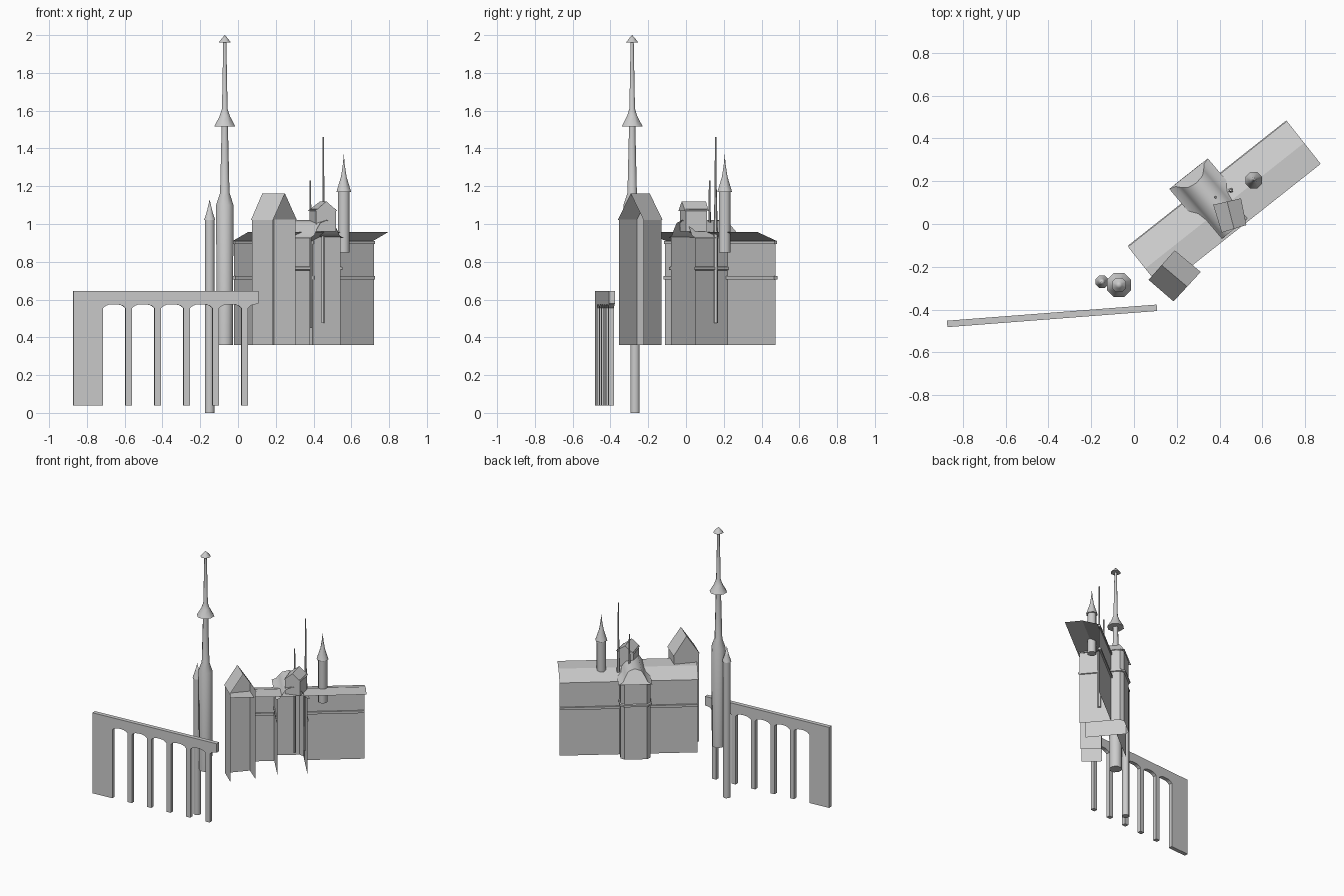
import bpy, bmesh, math
from mathutils import Vector

if "Cube" in bpy.data.objects:
    bpy.data.objects.remove(bpy.data.objects["Cube"], do_unlink=True)

stone = bpy.data.materials.new("stone grey")
stone.use_nodes = True
GREY = (0.6, 0.6, 0.6, 1)
stone.diffuse_color = GREY
stone.node_tree.nodes["Principled BSDF"].inputs["Base Color"].default_value = GREY


def finish(name, bm, smooth=False):
    bmesh.ops.remove_doubles(bm, verts=bm.verts, dist=1e-5)
    bmesh.ops.recalc_face_normals(bm, faces=bm.faces)
    mesh = bpy.data.meshes.new(name)
    bm.to_mesh(mesh)
    bm.free()
    mesh.materials.append(stone)
    ob = bpy.data.objects.new(name, mesh)
    bpy.context.collection.objects.link(ob)
    if smooth:
        bpy.ops.object.select_all(action='DESELECT')
        ob.select_set(True)
        bpy.context.view_layer.objects.active = ob
        bpy.ops.object.shade_smooth_by_angle(angle=math.radians(50))
    return ob


def skin(name, rows, smooth=False, caps=()):
    """Surface stretched over equal rows of points; caps lists rows to fill."""
    bm = bmesh.new()
    grid = [[bm.verts.new(p) for p in row] for row in rows]
    for a, b in zip(grid, grid[1:]):
        for i in range(len(a) - 1):
            bm.faces.new((a[i], a[i + 1], b[i + 1], b[i]))
    for c in caps:
        bm.faces.new(grid[c])
    return finish(name, bm, smooth)


def wall(name, path, z0, z1):
    return skin(name, [[(x, y, z) for x, y in path] for z in (z0, z1)])


def prism(name, outline, offset):
    """Solid made by pushing a planar outline along an offset."""
    bm = bmesh.new()
    face = bm.faces.new([bm.verts.new(p) for p in outline])
    new = bmesh.ops.extrude_face_region(bm, geom=[face])["geom"]
    bmesh.ops.translate(bm, vec=offset, verts=[v for v in new if isinstance(v, bmesh.types.BMVert)])
    return finish(name, bm)


def tower(name, x, y, profile, sides=8):
    """Turned tower from (radius, height) pairs."""
    rows = []
    for r, z in profile:
        ring = [2 * math.pi * (i + 0.5) / sides for i in range(sides + 1)]
        rows.append([(x + r * math.cos(a), y + r * math.sin(a), z) for a in ring])
    bm = bmesh.new()
    for a, b in zip(rows, rows[1:]):
        for i in range(sides):
            pts = [Vector(p) for p in (a[i], a[i + 1], b[i + 1], b[i])]
            keep = [p for k, p in enumerate(pts) if (p - pts[k - 1]).length > 1e-6]
            if len(keep) > 2:
                bm.faces.new([bm.verts.new(p) for p in keep])
    bm.faces.new([bm.verts.new(p) for p in rows[0][:-1]])
    return finish(name, bm, True)


# Hall frame: s runs along the back wall, t runs towards the open front
U = Vector((0.784, 0.62))
N = Vector((0.62, -0.784))
LENGTH, BASE = 0.943, 0.36


def hall(s, t, z=None):
    p = Vector((-0.02, -0.11)) + U * s + N * t
    return (p.x, p.y) if z is None else (p.x, p.y, z)


def ledge(name, s0, s1, t0, t1, z0, z1):
    outline = [hall(s, t, z0) for s, t in ((s0, t0), (s1, t0), (s1, t1), (s0, t1))]
    return prism(name, outline, (0, 0, z1 - z0))


# Hall back walls with ledges, open where the bay stands
for side, s0, s1 in (("left", 0.53, LENGTH), ("right", 0, 0.325)):
    wall("hall_wall_" + side, [hall(s0, 0), hall(s1, 0)], BASE, 0.91)
    ledge("hall_ledge_" + side, s0, s1, -0.012, 0.01, 0.707, 0.725)
    ledge("hall_eave_" + side, s0, s1, -0.008, 0.008, 0.893, 0.91)

# Hall roof: sloping back half, level front half
skin("hall_roof", [[hall(s, t, z) for t, z in ((-0.008, 0.91), (0.122, 0.957), (0.247, 0.957))]
                   for s in (-0.004, LENGTH)])

# Bay: open-fronted shell with clipped back corners
bay = [(0.335, 0.225), (0.325, -0.065), (0.35, -0.09), (0.505, -0.09), (0.53, -0.065), (0.54, 0.225)]
wall("bay_wall", [hall(*p) for p in bay], BASE, 0.93)
centre = Vector((0.43, 0.07))
rim = [Vector(p) + (Vector(p) - centre).normalized() * 0.012 for p in bay]
skin("bay_ledge", [[hall(*p, z) for p in path] for path, z in
                   ((bay, 0.755), (rim, 0.758), (rim, 0.772), (bay, 0.775))])

# Bay roof: flared vault, hipped at the back
vault = [(-0.115, 0.925), (-0.085, 0.94), (-0.066, 0.975), (-0.045, 1.005), (0, 1.02)]
vault += [(-s, z) for s, z in reversed(vault[:-1])]
skin("bay_roof", [[hall(0.43 + s, -0.1 + 0.6 * (z - 0.925), z) for s, z in vault],
                  [hall(0.44 + s, 0.235, z) for s, z in vault]], True, caps=(0,))

# Gabled lantern on the bay
corners = [Vector(p) for p in ((0.37, 0.09), (0.5, 0.12), (0.525, -0.005), (0.41, -0.04))]
mid = sum(corners, Vector((0, 0))) / 4
body = [mid + (c - mid) * 0.9 for c in corners]
wall("lantern_wall", body + body[:1], 0.96, 1.08)
back, front = (corners[0] + corners[1]) / 2, (corners[2] + corners[3]) / 2
skin("lantern_roof", [[(*a, 1.07), (*r, 1.12), (*b, 1.07)] for a, r, b in
                      ((corners[0], back, corners[1]), (corners[3], front, corners[2]))], caps=(0, 1))

# Gatehouse: three walls, open towards the hall front
gate = [Vector(p) for p in ((0.185, -0.355), (0.075, -0.26), (0.19, -0.13), (0.305, -0.225))]
wall("gatehouse_wall", gate, BASE, 1.025)
gmid = sum(gate, Vector((0, 0))) / 4
g = [gmid + (p - gmid) * 1.06 for p in gate]
skin("gatehouse_roof", [[(*a, 1.02), (*((a + b) / 2), 1.162), (*b, 1.02)]
                        for a, b in ((g[1], g[2]), (g[0], g[3]))], caps=(0,))

# Towers and turrets
tower("great_tower", -0.07, -0.285,
      [(0.046, BASE), (0.05, 1.1), (0.027, 1.165), (0.018, 1.515), (0.061, 1.515),
       (0.03, 1.57), (0.016, 1.61), (0.009, 1.96), (0.036, 1.96), (0.015, 1.985), (0, 2.0)])
tower("side_tower", -0.15, -0.27,
      [(0.027, 0), (0.027, 1.02), (0.032, 1.02), (0.015, 1.07), (0, 1.13)])
tower("hall_turret", 0.56, 0.205,
      [(0.033, 0.85), (0.033, 1.17), (0.042, 1.17), (0.016, 1.25), (0.006, 1.31), (0, 1.37)])
tower("tall_spike", 0.452, 0.157, [(0.013, 0.475), (0.012, 0.95), (0.006, 1.15), (0.004, 1.46)], 6)
tower("short_spike", 0.383, 0.125, [(0.009, 0.45), (0.008, 0.9), (0.004, 1.23)], 6)

# Bridge: one side profile with a solid pier, columns and shallow arches
FOOT, SPRING, RISE, HALF = 0.04, 0.555, 0.02, 0.017
columns = [-0.578 + 0.1535 * i for i in range(5)]
profile = [(-0.872, 0.645), (-0.872, FOOT), (-0.715, FOOT)]
start = -0.715
for c in columns:
    left = c - HALF
    for k in range(9):
        f = k / 8
        rise = RISE * (1 - abs(2 * f - 1) ** 3)
        profile.append((start + (left - start) * f, SPRING + rise))
    profile += [(left, FOOT), (c + HALF, FOOT)]
    start = c + HALF
profile += [(start, SPRING), (start + 0.02, 0.572), (0.108, 0.578), (0.108, 0.645)]


def bridge_y(x):
    return -0.482 + 0.077 * (x + 0.872)


prism("bridge", [(x, bridge_y(x), z) for x, z in profile], (-0.002, 0.03, 0))
